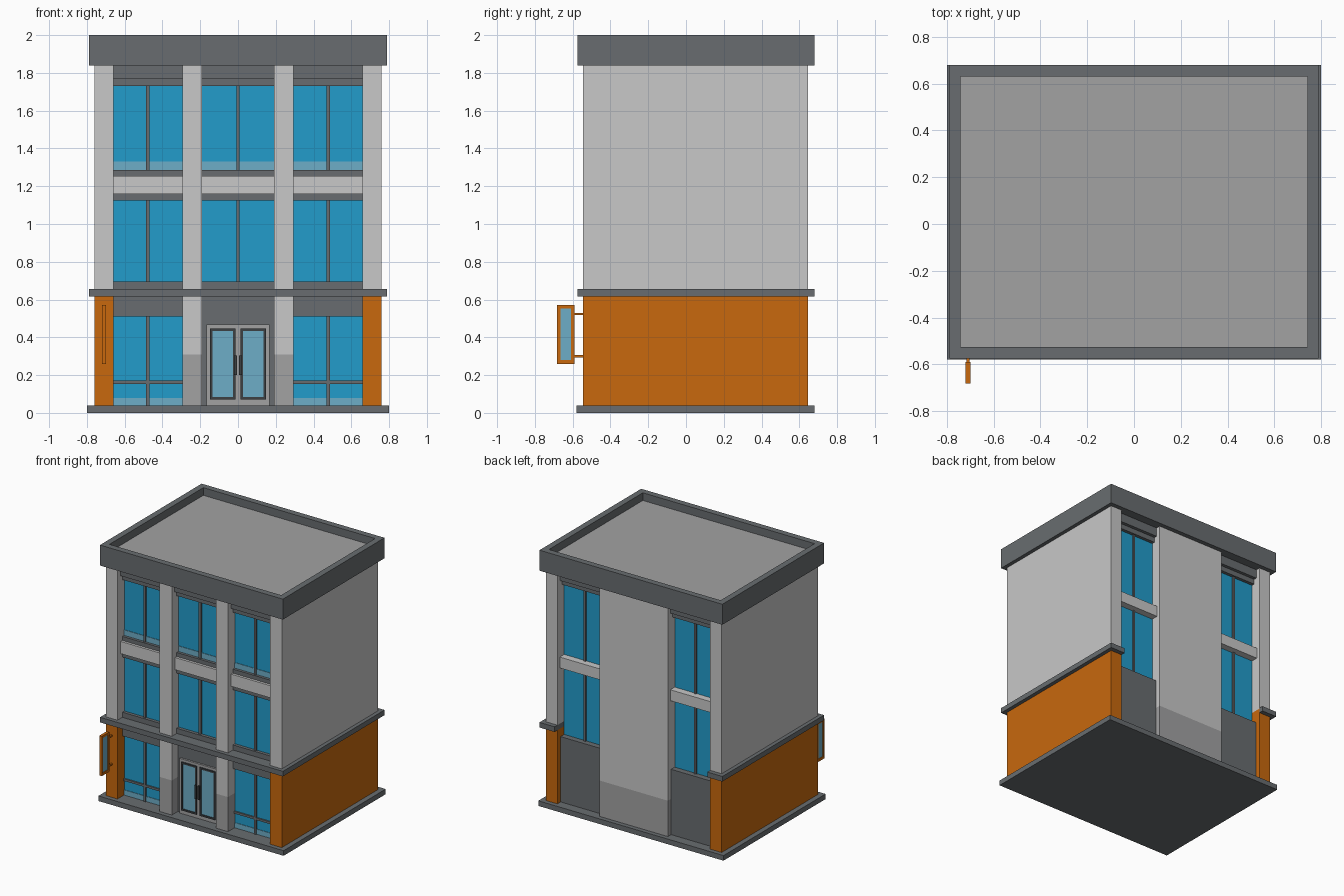
import bpy, bmesh

if "Cube" in bpy.data.objects:
    bpy.data.objects.remove(bpy.data.objects["Cube"])


def material(name, rgb):
    m = bpy.data.materials.new(name)
    m.diffuse_color = (*rgb, 1)
    m.use_nodes = True
    m.node_tree.nodes["Principled BSDF"].inputs["Base Color"].default_value = m.diffuse_color
    return m


DARK = material("dark grey trim", (0.14, 0.152, 0.16))
LIGHT = material("light grey wall", (0.58, 0.58, 0.58))
MID = material("mid grey plinth", (0.36, 0.36, 0.365))
ORANGE = material("orange cladding", (0.58, 0.14, 0.004))
GLASS = material("blue glass", (0.016, 0.335, 0.6))
PALE = material("pale blue glass", (0.155, 0.42, 0.57))
BLACK = material("charcoal metal", (0.045, 0.05, 0.055))


def finish(name, bm, mat):
    bmesh.ops.recalc_face_normals(bm, faces=bm.faces)
    me = bpy.data.meshes.new(name)
    bm.to_mesh(me)
    bm.free()
    me.materials.append(mat)
    ob = bpy.data.objects.new(name, me)
    bpy.context.collection.objects.link(ob)
    return ob


def box_mesh(x, y, z):
    bm = bmesh.new()
    bmesh.ops.create_cube(bm, size=1)
    for v in bm.verts:
        v.co = [r[0] if c < 0 else r[1] for c, r in zip(v.co, (x, y, z))]
    return bm


def box(name, x, y, z, mat):
    return finish(name, box_mesh(x, y, z), mat)


def prism(name, outline, z0, z1, mat):
    bm = bmesh.new()
    f = bm.faces.new([bm.verts.new((px, py, z0)) for px, py in outline])
    ext = bmesh.ops.extrude_face_region(bm, geom=[f])
    for v in ext["geom"]:
        if isinstance(v, bmesh.types.BMVert):
            v.co.z = z1
    return finish(name, bm, mat)


def frame(name, x, z, w, y, mat):
    """Rectangular frame in the xz plane, made of four bars."""
    box(name + "_left", (x[0], x[0] + w), y, z, mat)
    box(name + "_right", (x[1] - w, x[1]), y, z, mat)
    box(name + "_bottom", (x[0] + w, x[1] - w), y, (z[0], z[0] + w), mat)
    box(name + "_top", (x[0] + w, x[1] - w), y, (z[1] - w, z[1]), mat)


# Ground slab and inner core
box("base_slab", (-0.8, 0.8), (-0.58, 0.68), (0, 0.04), DARK)
box("core", (-0.7, 0.7), (-0.45, 0.55), (0.04, 1.86), DARK)

# Side walls, orange at ground level
for s, side in ((-1, "left"), (1, "right")):
    xs = sorted((s * 0.66, s * 0.76))
    box(side + "_lower_wall", xs, (-0.545, 0.645), (0.04, 0.65), ORANGE)
    box(side + "_upper_wall", xs, (-0.545, 0.645), (0.65, 1.85), LIGHT)
    # Front pillars with plinths
    xs = sorted((s * 0.19, s * 0.295))
    box(side + "_pillar_plinth", xs, (-0.545, -0.44), (0.04, 0.31), MID)
    box(side + "_pillar", xs, (-0.545, -0.44), (0.31, 1.85), LIGHT)

# Rear centre wall
box("rear_plinth", (-0.295, 0.295), (0.54, 0.645), (0.04, 0.32), MID)
box("rear_wall", (-0.295, 0.295), (0.54, 0.645), (0.32, 1.85), LIGHT)

# Band around the front and sides, returning onto the rear corners
half = [(0.79, -0.575), (0.79, 0.68), (0.66, 0.68), (0.66, -0.45)]
prism("storey_band", half + [(-px, py) for px, py in reversed(half)], 0.615, 0.655, DARK)

# Roof with sunken deck inside the parapet
bm = box_mesh((-0.79, 0.79), (-0.575, 0.68), (1.84, 2.0))
top = max(bm.faces, key=lambda f: f.calc_center_median().z)
bmesh.ops.inset_region(bm, faces=[top], thickness=0.068)
deck = bmesh.ops.extrude_discrete_faces(bm, faces=[top])["faces"][0]
for v in deck.verts:
    v.co.z = 1.94
roof = finish("roof_parapet", bm, DARK)
roof.data.materials.append(MID)
for p in roof.data.polygons:
    if abs(p.center.z - 1.94) < 0.005 and p.normal.z > 0.5:
        p.material_index = 1

# Front bays
FACE = -0.46
for label, x0, x1 in (("left", -0.66, -0.295), ("middle", -0.19, 0.19), ("right", 0.295, 0.66)):
    x, c = (x0, x1), (x0 + x1) / 2
    n = label + "_bay_"
    # Trim courses: name, bottom, top, front plane, colour
    for part, z0, z1, y, mat in (
            ("sill", 0.655, 0.695, -0.485, DARK), ("lower_lintel", 1.125, 1.16, -0.485, DARK),
            ("spandrel", 1.16, 1.255, -0.505, LIGHT), ("upper_sill", 1.255, 1.287, -0.485, DARK),
            ("upper_lintel", 1.73, 1.77, -0.485, DARK), ("cornice", 1.77, 1.85, -0.51, DARK)):
        box(n + part, x, (y, -0.44), (z0, z1), mat)
    box(n + "lower_window", x, (FACE, -0.44), (0.695, 1.125), GLASS)
    box(n + "upper_window", x, (FACE, -0.44), (1.287, 1.73), GLASS)
    box(n + "upper_pale_strip", x, (FACE - 0.004, FACE), (1.287, 1.33), PALE)
    for z in ((0.695, 1.125), (1.287, 1.73)):
        box(n + "mullion", (c - 0.009, c + 0.009), (FACE - 0.012, FACE), z, DARK)
    # Ground level shop windows
    if label != "middle":
        box(n + "ground_header", x, (-0.485, -0.44), (0.51, 0.62), DARK)
        box(n + "shop_window", x, (FACE, -0.44), (0.04, 0.51), GLASS)
        box(n + "shop_pale_strip", x, (FACE - 0.004, FACE), (0.04, 0.08), PALE)
        box(n + "shop_mullion", (c - 0.009, c + 0.009), (FACE - 0.012, FACE), (0.04, 0.51), DARK)
        box(n + "shop_transom", x, (FACE - 0.011, FACE), (0.154, 0.171), DARK)

# Entrance
box("entrance_wall", (-0.19, 0.19), (-0.47, -0.44), (0.04, 0.62), DARK)
box("door_surround", (-0.167, 0.167), (-0.485, -0.46), (0.04, 0.467), MID)
for s, side in ((-1, "left"), (1, "right")):
    frame(side + "_door_frame", sorted((s * 0.013, s * 0.147)), (0.07, 0.447), 0.013, (-0.495, -0.48), BLACK)
    box(side + "_door_glass", sorted((s * 0.026, s * 0.134)), (-0.488, -0.48), (0.083, 0.434), PALE)
    box(side + "_door_handle", sorted((s * 0.006, s * 0.02)), (-0.51, -0.495), (0.2, 0.305), BLACK)

# Rear bays
for s, side in ((-1, "left"), (1, "right")):
    x, c = sorted((s * 0.295, s * 0.66)), s * 0.4775
    n = side + "_rear_"
    box(n + "window", x, (0.54, 0.56), (0.5, 1.75), GLASS)
    box(n + "mullion", (c - 0.009, c + 0.009), (0.56, 0.572), (0.5, 1.75), DARK)
    box(n + "lower_panel", x, (0.54, 0.605), (0.04, 0.55), DARK)
    box(n + "spandrel", x, (0.54, 0.615), (1.09, 1.175), LIGHT)
    box(n + "lintel", x, (0.54, 0.585), (1.73, 1.77), DARK)
    box(n + "cornice", x, (0.54, 0.61), (1.77, 1.85), DARK)

# Projecting sign on two brackets
sx = (-0.721, -0.699)
box("sign_outer_bar", sx, (-0.682, -0.665), (0.26, 0.57), ORANGE)
box("sign_inner_bar", sx, (-0.608, -0.59), (0.26, 0.57), ORANGE)
for z in ((0.26, 0.28), (0.553, 0.57)):
    box("sign_cross_bar", sx, (-0.665, -0.608), z, ORANGE)
box("sign_panel", (-0.716, -0.704), (-0.665, -0.608), (0.28, 0.553), PALE)
for z in (0.3, 0.523):
    box("sign_bracket", (-0.716, -0.704), (-0.59, -0.54), (z - 0.006, z + 0.006), ORANGE)
